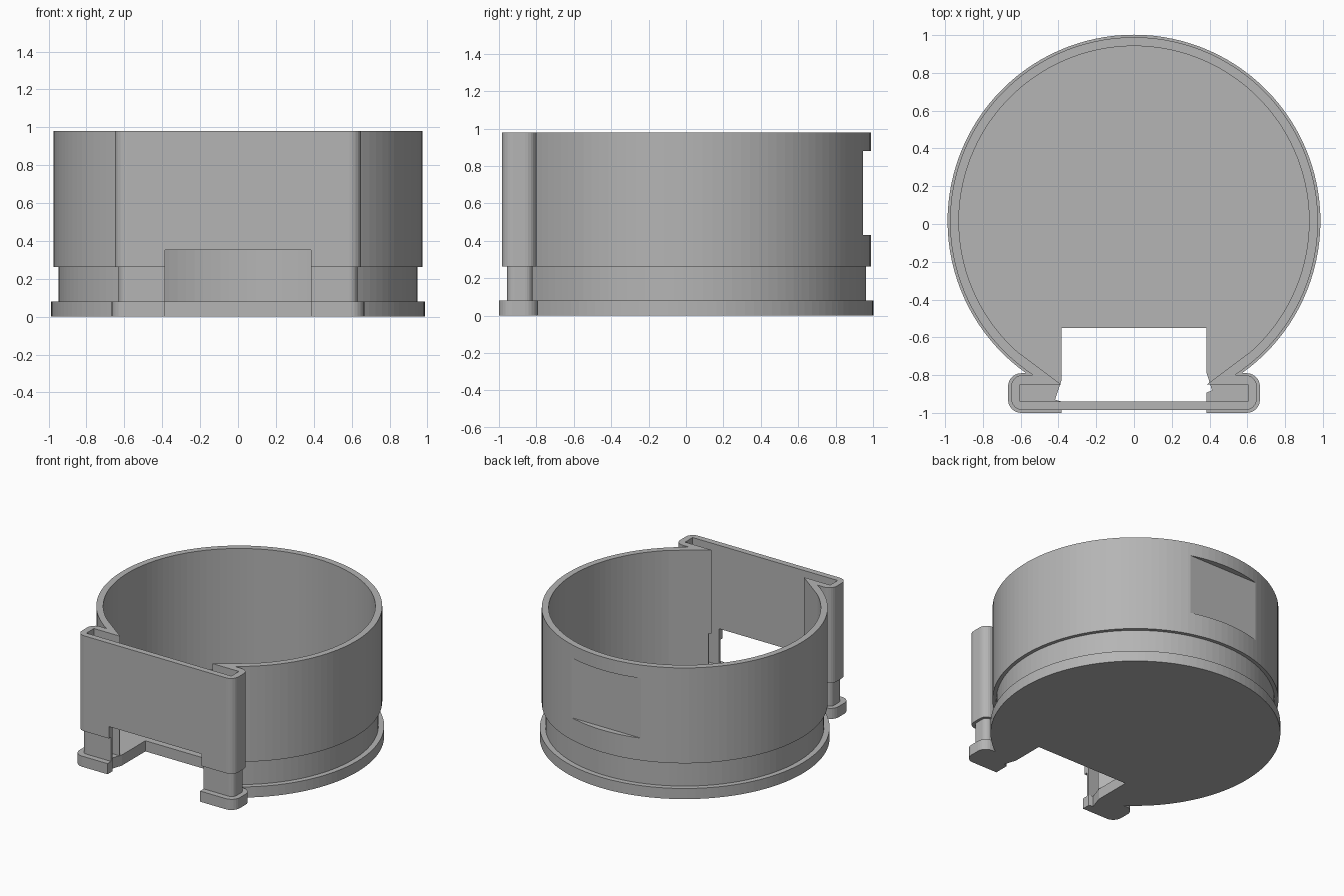
import bpy
import bmesh
from math import sin, cos, sqrt, atan2, pi

default = bpy.data.objects.get("Cube")
if default:
    bpy.data.objects.remove(default, do_unlink=True)

CY = 0.015        # centre of the round cup
SEGMENTS = 96

grey = bpy.data.materials.new("grey plastic")
grey.use_nodes = True
colour = (0.46, 0.46, 0.46, 1)
grey.diffuse_color = colour
grey.node_tree.nodes["Principled BSDF"].inputs["Base Color"].default_value = colour


def arc(cx, cy, r, start, end, n):
    return [(cx + r * cos(start + (end - start) * i / n),
             cy + r * sin(start + (end - start) * i / n)) for i in range(n + 1)]


def cup_arc(r, y):
    """Large arc of the cup, from where it meets height y on one side to the other."""
    a = atan2(y - CY, sqrt(r * r - (y - CY) ** 2))
    return arc(0, CY, r, a, pi - a, SEGMENTS)


def outline(r, half, front, back, corner):
    """Round cup merged with the rounded bar across its front."""
    left_bar = arc(-half + corner, back - corner, corner, pi / 2, pi, 6)
    left_bar += arc(-half + corner, front + corner, corner, pi, 1.5 * pi, 6)
    right_bar = [(-x, y) for x, y in reversed(left_bar)]
    return cup_arc(r, back) + left_bar + right_bar


def loft(name, rings):
    """Solid through rings given as (outline, z), closed at both ends."""
    bm = bmesh.new()
    loops = [[bm.verts.new((x, y, z)) for x, y in pts] for pts, z in rings]
    n = len(loops[0])
    for low, high in zip(loops, loops[1:]):
        for i in range(n):
            j = (i + 1) % n
            bm.faces.new((low[i], low[j], high[j], high[i]))
    bm.faces.new(loops[0][::-1])
    bm.faces.new(loops[-1])
    bmesh.ops.recalc_face_normals(bm, faces=bm.faces)
    mesh = bpy.data.meshes.new(name)
    bm.to_mesh(mesh)
    bm.free()
    mesh.materials.append(grey)
    obj = bpy.data.objects.new(name, mesh)
    bpy.context.collection.objects.link(obj)
    return obj


def cut(target, name, pts, z0, z1):
    """Cut an upright prism out of the target."""
    cutter = loft(name, [(pts, z0), (pts, z1)])
    cutter.hide_render = True
    mod = target.modifiers.new(name, "BOOLEAN")
    mod.operation = "DIFFERENCE"
    mod.solver = "EXACT"
    mod.object = cutter
    bpy.context.view_layer.objects.active = target
    bpy.ops.object.modifier_apply(modifier=name)
    bpy.data.objects.remove(cutter, do_unlink=True)


# Outer body: base flange, recessed groove, main shell
flange = outline(0.987, 0.667, -1.0, -0.79, 0.07)
groove = outline(0.948, 0.63, -0.957, -0.82, 0.04)
shell = outline(0.974, 0.65, -0.985, -0.8, 0.06)
body = loft("cup_body", [(flange, 0), (flange, 0.08), (groove, 0.08),
                         (groove, 0.263), (shell, 0.263), (shell, 0.98)])

# Cup cavity joined to the narrow slot inside the front bar
slot_left = [(-0.385, -0.85), (-0.603, -0.85), (-0.603, -0.94)]
slot_right = [(-x, y) for x, y in reversed(slot_left)]
cut(body, "cavity", cup_arc(0.927, -0.675) + slot_left + slot_right, 0.08, 1.2)

# Front opening through wall and floor, with small nicks in its sides
opening = [(-0.385, -1.1), (0.385, -1.1), (0.385, -0.893), (0.413, -0.88),
           (0.385, -0.79), (0.385, -0.55), (-0.385, -0.55), (-0.385, -0.83),
           (-0.418, -0.93), (-0.385, -0.94)]
cut(body, "front_opening", opening, -0.1, 0.353)

# Flat recess on the back
recess = [(-0.5, 0.945), (0.5, 0.945), (0.5, 1.2), (-0.5, 1.2)]
cut(body, "back_recess", recess, 0.43, 0.88)
